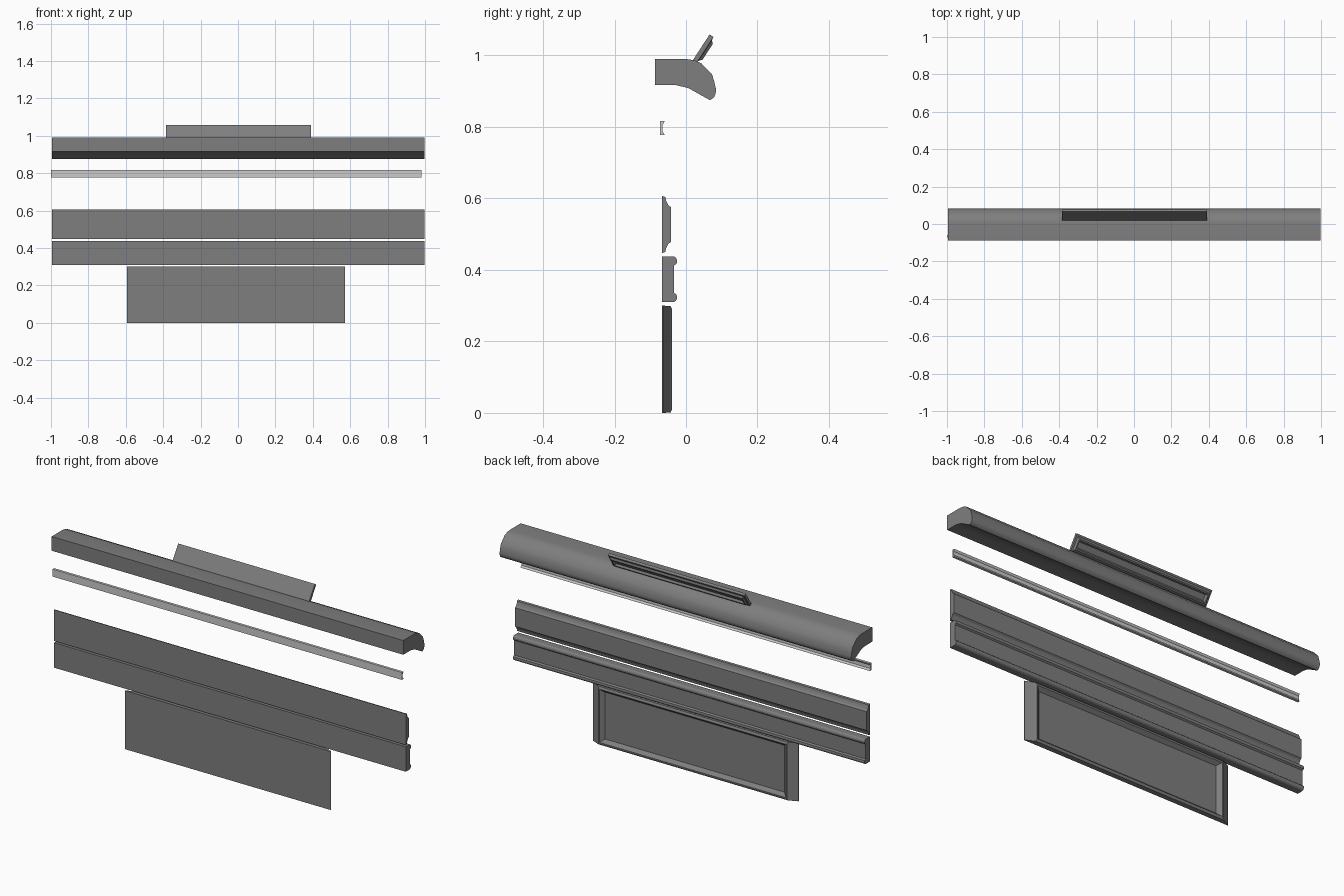
import bpy, bmesh, math

if "Cube" in bpy.data.objects:
    bpy.data.objects.remove(bpy.data.objects["Cube"])

# Dark grey finish for everything except the trim
dark = bpy.data.materials.new("dark_grey")
dark.diffuse_color = (0.21, 0.21, 0.21, 1)
dark.use_nodes = True
dark.node_tree.nodes["Principled BSDF"].inputs["Base Color"].default_value = dark.diffuse_color


def finish(name, bm, mat=dark, smooth=False):
    bmesh.ops.recalc_face_normals(bm, faces=bm.faces)
    mesh = bpy.data.meshes.new(name)
    bm.to_mesh(mesh)
    bm.free()
    if mat:
        mesh.materials.append(mat)
    ob = bpy.data.objects.new(name, mesh)
    bpy.context.collection.objects.link(ob)
    if smooth:
        bpy.ops.object.select_all(action='DESELECT')
        ob.select_set(True)
        bpy.context.view_layer.objects.active = ob
        bpy.ops.object.shade_smooth_by_angle(angle=math.radians(35))
    return ob


def moulding(name, profile, x0, x1, mat=dark, smooth=False):
    """Extrude a (y, z) profile along x."""
    bm = bmesh.new()
    face = bm.faces.new([bm.verts.new((x0, y, z)) for y, z in profile])
    ext = bmesh.ops.extrude_face_region(bm, geom=[face])
    verts = [v for v in ext['geom'] if isinstance(v, bmesh.types.BMVert)]
    bmesh.ops.translate(bm, verts=verts, vec=(x1 - x0, 0, 0))
    # keep the starting end closed
    start = [v for v in bm.verts if v not in verts]
    if not any(all(v in start for v in f.verts) for f in bm.faces):
        bm.faces.new(start)
    return finish(name, bm, mat, smooth)


def framed_panel(name, x0, x1, height, rings):
    """Panel from nested rectangles: (x inset, z inset, depth towards the back)."""
    bm = bmesh.new()
    loops = []
    for ix, iz, d in rings:
        corners = ((x0 + ix, iz), (x1 - ix, iz),
                   (x1 - ix, height - iz), (x0 + ix, height - iz))
        loops.append([bm.verts.new((x, d, z)) for x, z in corners])
    bm.faces.new(loops[0])
    bm.faces.new(loops[-1])
    for a, b in zip(loops, loops[1:]):
        for i in range(4):
            j = (i + 1) % 4
            bm.faces.new((a[i], a[j], b[j], b[i]))
    return finish(name, bm)


def mirrored(half, mid):
    """Complete a profile that is symmetric about z = mid."""
    return half + [(y, 2 * mid - z) for y, z in reversed(half)]


# Curved top cornice
moulding("top_cornice", [
    (-0.087, 0.917), (-0.087, 0.99), (0.0, 0.99), (0.022, 0.987), (0.043, 0.978),
    (0.073, 0.947), (0.079, 0.927), (0.084, 0.905), (0.083, 0.893),
    (0.078, 0.882), (0.067, 0.875), (0.006, 0.909), (-0.028, 0.917)],
    -0.995, 0.998, smooth=True)

# Thin channel trim, lighter than the rest
moulding("trim_strip", mirrored([
    (-0.073, 0.816), (-0.06, 0.816), (-0.062, 0.811), (-0.066, 0.806)], 0.797),
    -1.0, 0.98, mat=None)

# Upper rail with coved edges
moulding("upper_rail", mirrored([
    (-0.067, 0.607), (-0.058, 0.604), (-0.055, 0.592),
    (-0.050, 0.582), (-0.042, 0.575), (-0.042, 0.560)], 0.527),
    -0.995, 0.998)

# Lower rail with beaded edges
moulding("lower_rail", mirrored([
    (-0.067, 0.438), (-0.034, 0.438), (-0.028, 0.434), (-0.025, 0.427),
    (-0.026, 0.418), (-0.033, 0.412)], 0.374),
    -0.995, 0.998)

# Bottom panel with raised frame on the back
panel = framed_panel("bottom_panel", -0.593, 0.573, 0.30, [
    (0, 0, 0), (0.0, 0.0, 0.003), (0.045, 0.001, 0.024), (0.049, 0.010, 0.028),
    (0.054, 0.014, 0.028), (0.075, 0.030, 0.010)])
panel.location = (0, -0.067, 0)

# Tilted plate on top of the cornice
plate = framed_panel("tilted_plate", -0.385, 0.39, 0.088, [
    (0, 0, 0), (0, 0, 0.013), (0.008, 0.009, 0.014), (0.014, 0.018, 0.022),
    (0.020, 0.024, 0.022), (0.026, 0.030, 0.012)])
plate.location = (0.0, 0.018, 0.985)
plate.rotation_euler = (math.radians(-33), 0, 0)
